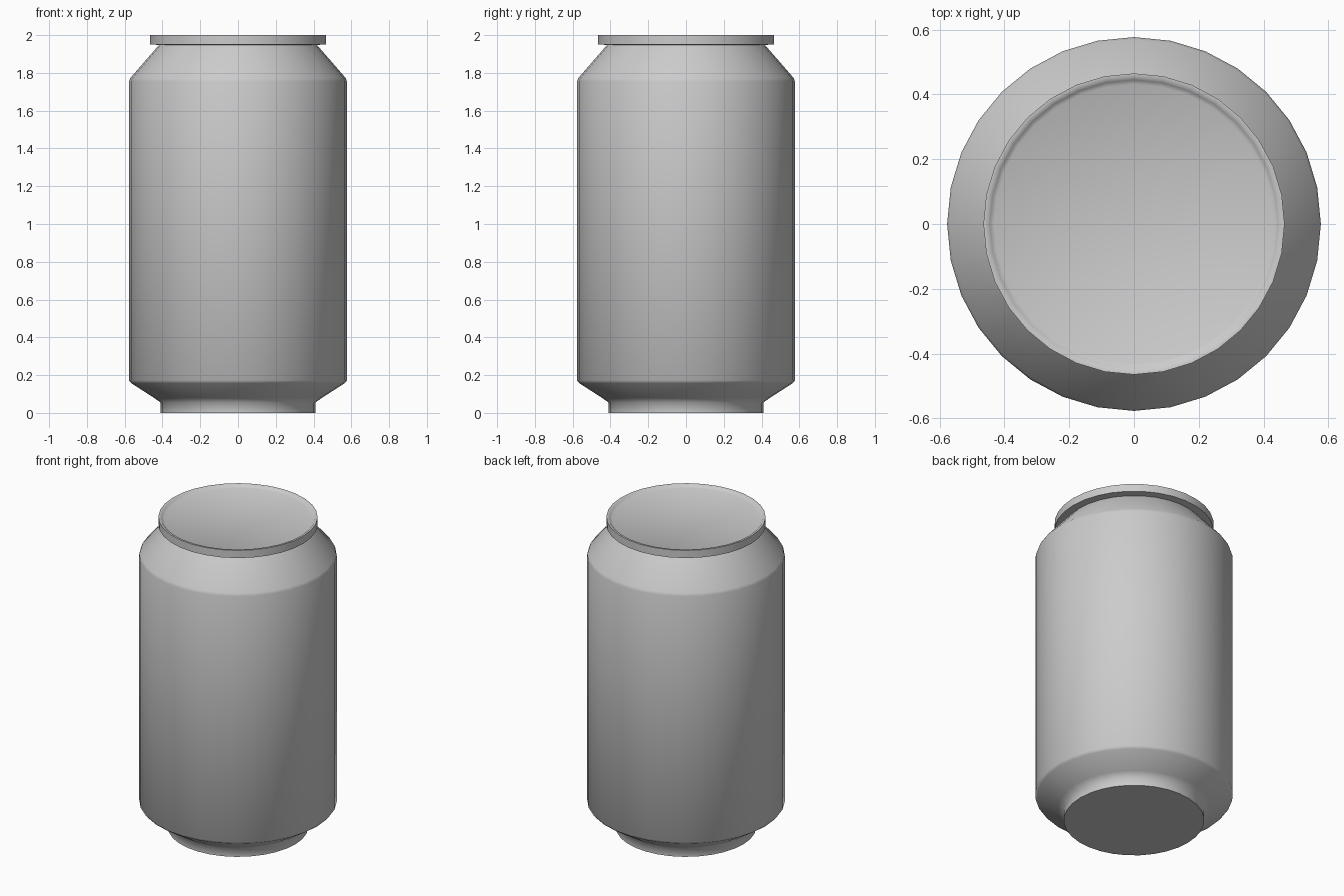
import bpy, bmesh, math

if "Cube" in bpy.data.objects:
    bpy.data.objects.remove(bpy.data.objects["Cube"])

SIDES = 32

def lathe(name, profile):
    """Spin an (r, z) outline about z, closing both ends with flat discs."""
    bm = bmesh.new()
    rings = [[bm.verts.new((r * math.cos(2 * math.pi * i / SIDES),
                            r * math.sin(2 * math.pi * i / SIDES), z))
              for i in range(SIDES)] for r, z in profile]
    for low, high in zip(rings, rings[1:]):
        for i in range(SIDES):
            j = (i + 1) % SIDES
            bm.faces.new((low[i], low[j], high[j], high[i]))
    bm.faces.new(rings[0][::-1])
    bm.faces.new(rings[-1])
    mesh = bpy.data.meshes.new(name)
    bm.to_mesh(mesh)
    bm.free()
    obj = bpy.data.objects.new(name, mesh)
    bpy.context.collection.objects.link(obj)
    bpy.ops.object.select_all(action='DESELECT')
    obj.select_set(True)
    bpy.context.view_layer.objects.active = obj
    bpy.ops.object.shade_smooth_by_angle(angle=math.radians(60))
    return obj

# Whole can: foot, lower taper, wall, shoulder, rim and shallow recessed lid
lathe("drink_can", [
    (0.41, 0.0), (0.41, 0.055),
    (0.445, 0.08), (0.565, 0.157), (0.577, 0.172),
    (0.577, 1.755), (0.57, 1.773), (0.418, 1.948),
    (0.465, 1.951), (0.465, 2.0),
    (0.452, 2.0), (0.445, 1.992), (0.432, 1.985),
])
